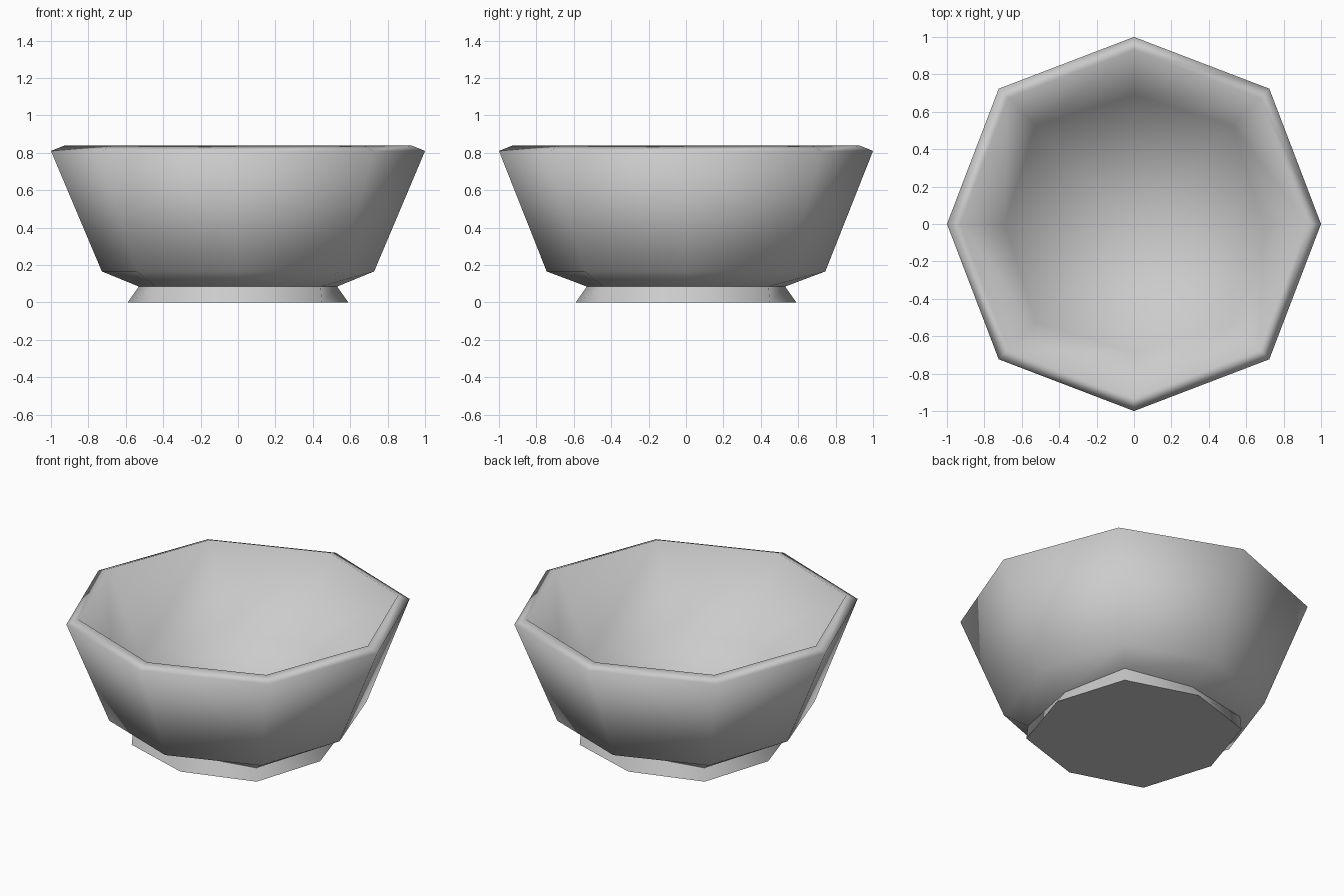
import bpy, bmesh, math

cube = bpy.data.objects.get("Cube")
if cube:
    bpy.data.objects.remove(cube, do_unlink=True)

SIDES = 8

grey = bpy.data.materials.new("plain_grey")
grey.use_nodes = True
colour = (0.6, 0.6, 0.6, 1)
grey.diffuse_color = colour
grey.node_tree.nodes["Principled BSDF"].inputs["Base Color"].default_value = colour


def lathe(name, profile, angle):
    """Turn (side radius, front radius, diagonal radius, height) rings into an eight-sided part."""
    bm = bmesh.new()
    rings = []
    for side, front, diagonal, z in profile:
        ring = []
        for i in range(SIDES):
            a = math.tau * i / SIDES
            r = diagonal if i % 2 else (side, front)[i // 2 % 2]
            ring.append(bm.verts.new((r * math.cos(a), r * math.sin(a), z)))
        rings.append(ring)
    for low, high in zip(rings, rings[1:]):
        for i in range(SIDES):
            j = (i + 1) % SIDES
            bm.faces.new((low[i], low[j], high[j], high[i]))
    # Rings of zero radius close into a single centre point
    bmesh.ops.remove_doubles(bm, verts=bm.verts[:], dist=0.001)
    mesh = bpy.data.meshes.new(name)
    bm.to_mesh(mesh)
    bm.free()
    mesh.materials.append(grey)
    obj = bpy.data.objects.new(name, mesh)
    bpy.context.collection.objects.link(obj)
    bpy.ops.object.select_all(action="DESELECT")
    obj.select_set(True)
    bpy.context.view_layer.objects.active = obj
    bpy.ops.object.shade_smooth_by_angle(angle=math.radians(angle))


# Bowl: underside, outer wall, bevelled rim, inner wall, floor
lathe("bowl", [(0.53, 0.53, 0.625, 0.085), (0.728, 0.745, 0.767, 0.166),
               (1.0, 1.0, 1.023, 0.81), (0.93, 0.93, 0.953, 0.838),
               (0.69, 0.69, 0.745, 0.34), (0, 0, 0, 0.13)], 100)

# Flared foot with a flat base
lathe("foot", [(0, 0, 0, 0), (0.59, 0.59, 0.634, 0), (0.53, 0.53, 0.625, 0.085)], 60)
